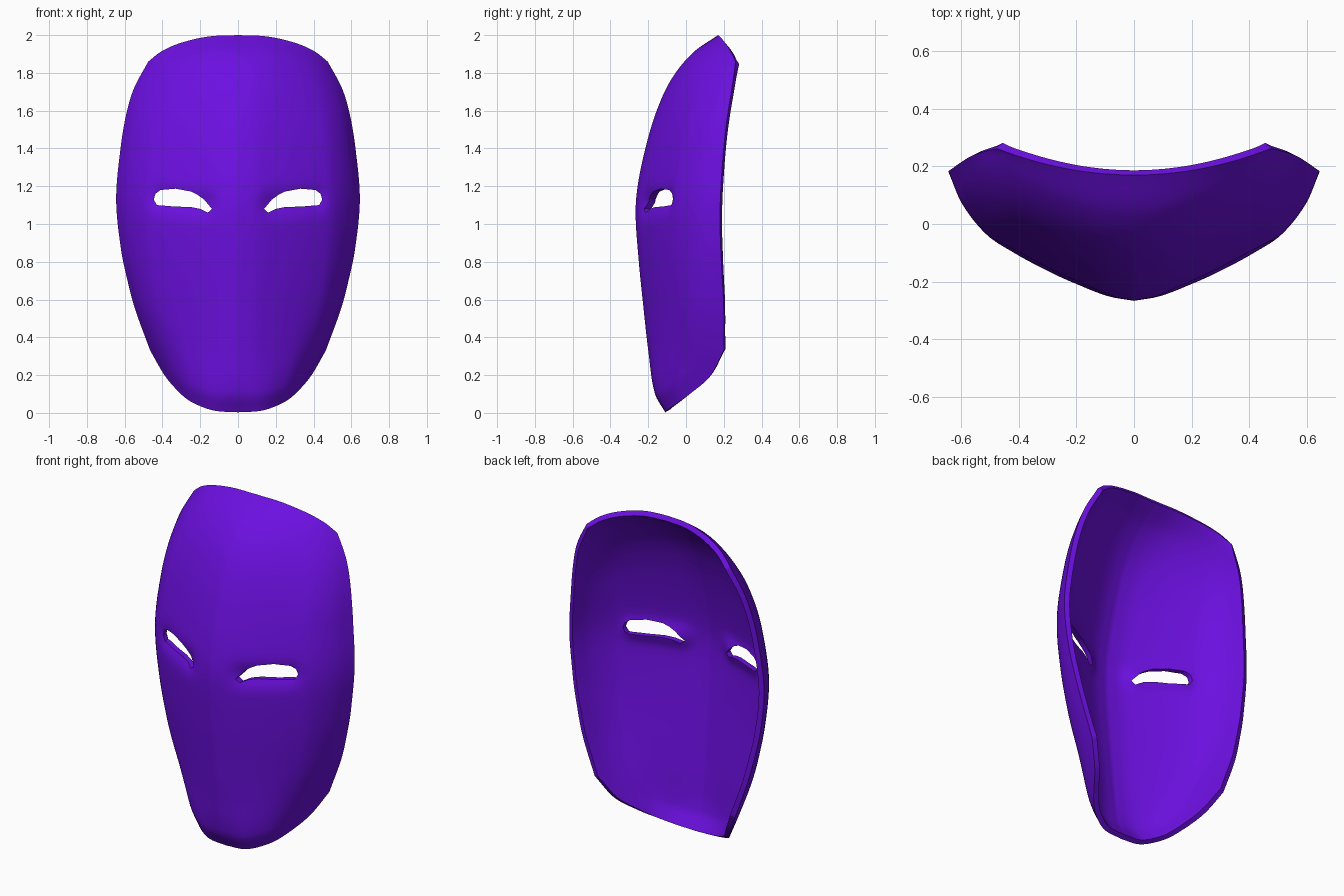
import bpy, bmesh, math

if "Cube" in bpy.data.objects:
    bpy.data.objects.remove(bpy.data.objects["Cube"])


def curve(pts):
    """Smooth function through (t, value) points (cubic Hermite)."""
    n = len(pts)
    slope = []
    for i in range(n):
        a, b = pts[max(i - 1, 0)], pts[min(i + 1, n - 1)]
        slope.append((b[1] - a[1]) / (b[0] - a[0]))

    def f(t):
        i = 0
        while i < n - 2 and t > pts[i + 1][0]:
            i += 1
        (t0, p0), (t1, p1) = pts[i], pts[i + 1]
        h = t1 - t0
        s = min(max((t - t0) / h, 0), 1)
        return (p0 * (1 + 2 * s) * (1 - s) ** 2 + slope[i] * h * s * (1 - s) ** 2
                + p1 * s * s * (3 - 2 * s) + slope[i + 1] * h * s * s * (s - 1))
    return f


# Profiles: centre line depth, side rim width and depth (all by height)
centre_y = curve([(0, -.11), (.1, -.165), (.33, -.2), (.6, -.23), (.8, -.25), (1.05, -.267),
                  (1.2, -.256), (1.4, -.215), (1.6, -.155), (1.77, -.075), (1.91, .04), (2, .17)])
side_w = curve([(.33, .465), (.55, .545), (.7, .585), (.87, .62), (1.13, .645),
                (1.4, .622), (1.58, .592), (1.72, .55), (1.86, .475)])
side_y = curve([(.33, .2), (.55, .2), (.8, .187), (1, .18), (1.2, .185), (1.5, .21),
                (1.8, .255), (1.86, .262)])
# Chin and forehead edges by fraction of width
chin_z = curve([(0, .003), (.28, .013), (.52, .055), (.65, .1), (.83, .195), (1, .33)])
brow_z = curve([(0, 2), (.32, 1.993), (.63, 1.96), (.85, 1.915), (1, 1.86)])
# Cross-sections: share of the depth from centre to rim
mid_g = curve([(0, 0), (.155, .04), (.31, .125), (.465, .227), (.667, .385),
               (.8, .52), (.93, .76), (1, 1)])
chin_g = curve([(0, 0), (.28, .03), (.52, .22), (.65, .42), (.83, .77), (1, 1)])

EYE = [(.138, 1.08), (.18, 1.13), (.215, 1.155), (.25, 1.172), (.33, 1.187), (.41, 1.18),
       (.437, 1.16), (.446, 1.13), (.43, 1.1), (.33, 1.092), (.25, 1.09), (.2, 1.08), (.16, 1.06)]


def eye_distance(x, z):
    """Distance to the long axis of the nearer eye."""
    x = abs(x)
    cx = min(max(x, .18), .4)
    return math.hypot(x - cx, z - (1.105 + .1 * (cx - .18)))


def point(u, v):
    a = abs(u)
    zs = .33 + 1.53 * v
    z = chin_z(a) * (1 - v) + brow_z(a) * v
    cz = 2 * v
    x = u * side_w(zs)
    g = mid_g(a)
    low, high = max(0, 1 - v / .25) ** 2, max(0, 1 - (1 - v) / .3) ** 2
    g += (chin_g(a) - g) * low + (a * a - g) * high
    y = centre_y(cz) + (side_y(zs) - centre_y(cz)) * g
    # sockets turn inward around the eyes
    y += .028 * math.exp(-(eye_distance(x, z) / .055) ** 2)
    return x, y, z


# Mask shell
NU, NV = 72, 88
bm = bmesh.new()
grid = []
for j in range(NV + 1):
    v = j / NV
    v = v * .6 + .4 * (1 - math.cos(math.pi * v)) / 2
    grid.append([bm.verts.new(point(math.sin(math.pi / 2 * (2 * i / NU - 1)) * .4
                                    + .6 * (2 * i / NU - 1), v)) for i in range(NU + 1)])
for r0, r1 in zip(grid, grid[1:]):
    for i in range(NU):
        bm.faces.new((r0[i], r0[i + 1], r1[i + 1], r1[i]))
bm.normal_update()
mesh = bpy.data.meshes.new("mask")
bm.to_mesh(mesh)
bm.free()
mask = bpy.data.objects.new("mask", mesh)
bpy.context.collection.objects.link(mask)
solid = mask.modifiers.new("thickness", 'SOLIDIFY')
solid.thickness = .03
solid.offset = -1

# Eye hole cutters, mirrored
cutters = []
for side in (1, -1):
    cb = bmesh.new()
    face = cb.faces.new([cb.verts.new((side * x, -.6, z)) for x, z in EYE])
    ext = bmesh.ops.extrude_face_region(cb, geom=[face])
    bmesh.ops.translate(cb, vec=(0, 1.2, 0),
                        verts=[e for e in ext["geom"] if isinstance(e, bmesh.types.BMVert)])
    bmesh.ops.recalc_face_normals(cb, faces=cb.faces)
    cm = bpy.data.meshes.new("eye_cutter")
    cb.to_mesh(cm)
    cb.free()
    cutter = bpy.data.objects.new("eye_cutter", cm)
    cutter.hide_render = True
    bpy.context.collection.objects.link(cutter)
    cut = mask.modifiers.new("eye_hole", 'BOOLEAN')
    cut.object = cutter
    cut.operation = 'DIFFERENCE'
    cut.solver = 'EXACT'
    cutters.append(cutter)

# Apply, tidy and shade
bpy.context.view_layer.update()
deps = bpy.context.evaluated_depsgraph_get()
final = bpy.data.meshes.new_from_object(mask.evaluated_get(deps))
mask.modifiers.clear()
mask.data = final
final.name = "mask"
for c in cutters:
    bpy.data.objects.remove(c)

mat = bpy.data.materials.new("purple")
mat.diffuse_color = (.15, .005, .75, 1)
mat.use_nodes = True
mat.node_tree.nodes["Principled BSDF"].inputs["Base Color"].default_value = mat.diffuse_color
final.materials.clear()
final.materials.append(mat)

bpy.ops.object.select_all(action='DESELECT')
mask.select_set(True)
bpy.context.view_layer.objects.active = mask
bpy.ops.object.shade_smooth_by_angle(angle=math.radians(50))
